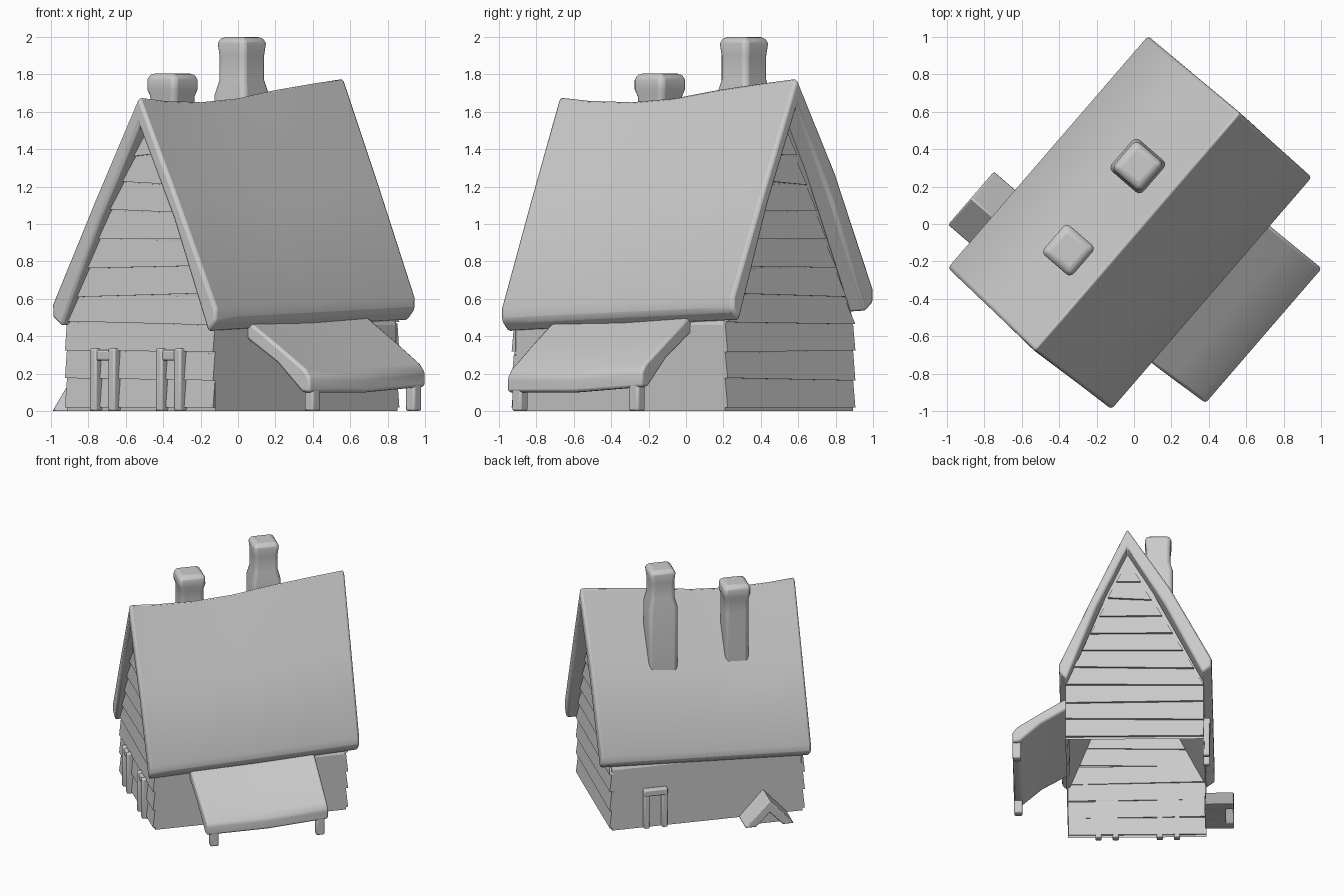
import bpy, bmesh, math, random

if "Cube" in bpy.data.objects:
    bpy.data.objects.remove(bpy.data.objects["Cube"])

random.seed(4)
ANGLE = math.radians(49.2)   # local x runs along the ridge, local -y is the porch side


def loft(name, rings, closed=True, caps=True, bevel=0.0, segs=2, angle=40):
    """Skin a list of equally long point rings into one object."""
    bm = bmesh.new()
    vs = [[bm.verts.new(p) for p in r] for r in rings]
    n = len(rings[0])
    for a, b in zip(vs, vs[1:]):
        for i in range(n if closed else n - 1):
            j = (i + 1) % n
            bm.faces.new((a[i], a[j], b[j], b[i]))
    if caps:
        bm.faces.new(vs[0][::-1])
        bm.faces.new(vs[-1])
    bmesh.ops.recalc_face_normals(bm, faces=bm.faces)
    me = bpy.data.meshes.new(name)
    bm.to_mesh(me)
    bm.free()
    ob = bpy.data.objects.new(name, me)
    bpy.context.collection.objects.link(ob)
    ob.rotation_euler.z = ANGLE
    if bevel:
        m = ob.modifiers.new("Bevel", 'BEVEL')
        m.width, m.segments, m.limit_method = bevel, segs, 'ANGLE'
    bpy.ops.object.select_all(action='DESELECT')
    ob.select_set(True)
    bpy.context.view_layer.objects.active = ob
    bpy.ops.object.shade_smooth_by_angle(angle=math.radians(angle))
    return ob


def box(name, x0, x1, y0, y1, z0, z1, bevel=0.01):
    ring = lambda z: [(x0, y0, z), (x1, y0, z), (x1, y1, z), (x0, y1, z)]
    return loft(name, [ring(z0), ring(z1)], bevel=bevel)


def lerp(a, b, t):
    return a + (b - a) * t


# Sagging ridge line
RIDGE = [(-0.86, 1.685), (-0.66, 1.668), (-0.35, 1.66), (-0.05, 1.68),
         (0.26, 1.725), (0.57, 1.76), (0.82, 1.785)]


def ridge_z(u):
    for (a, za), (b, zb) in zip(RIDGE, RIDGE[1:]):
        if u <= b:
            return lerp(za, zb, (u - a) / (b - a))
    return RIDGE[-1][1]


# Roof: thick bent slab swept along the ridge
rings = []
for u, r in RIDGE:
    t = (u + 0.86) / 1.68
    f, b = lerp(0.55, 0.61, t), lerp(0.57, 0.65, t)
    ue = lerp(-0.828, 0.81, t)
    um = (u + ue) / 2
    rings.append([
        (ue, -0.50, f - 0.13), (ue, -0.556, f - 0.07), (ue, -0.556, f),
        (um, -0.30, (f + r) / 2 + 0.005), (u, -0.04, r),
        (um, 0.285, (b + r) / 2 + lerp(0.0, 0.05, t)), (ue, 0.60, b),
        (ue, 0.60, b - 0.07), (ue, 0.53, b - 0.12),
        (um, 0.245, (b + r) / 2 - 0.09), (u, -0.04, r - 0.16),
        (um, -0.27, (f + r) / 2 - 0.09)])
loft("roof", rings, bevel=0.018)

# Walls: gabled shell, open underneath
W0, W1 = -0.775, 0.714
loft("walls", [[(u, -0.51, 0), (u, -0.505, 0.46), (u, -0.04, ridge_z(u) - 0.1),
                (u, 0.535, 0.5), (u, 0.54, 0)] for u in (W0, W1)],
     closed=False, angle=20)


# Uneven clapboards on both gables
def gable_span(z):
    t = max(0, (z - 0.48) / 1.06)
    return lerp(-0.508, -0.05, t), lerp(0.538, -0.03, t)


for side, wall in ((-1, W0), (1, W1)):
    for k in range(10):
        z0 = 0.02 + k * 0.15
        z1 = z0 + 0.145
        rows = []
        for z, out in ((z0, 0.018), (z1, 0.002)):
            a, b = gable_span(z)
            j = random.uniform(-0.012, 0.012) if k else 0
            xi, xo = wall - side * 0.01, wall + side * out
            rows.append([(xi, a, z + j), (xo, a, z + j), (xo, b, z - j), (xi, b, z - j)])
        loft("clapboard", rows)

# Two framed openings on the left gable
for y in (-0.215, 0.25):
    for s in (-1, 1):
        box("gable_door_jamb", W0 - 0.05, W0 + 0.01,
            y + s * 0.065 - 0.024, y + s * 0.065 + 0.024, 0, 0.335)
    box("gable_door_lintel", W0 - 0.042, W0 + 0.01, y - 0.06, y + 0.06, 0.27, 0.325)

# Framed door on the rear wall
for x in (0.31, 0.45):
    box("rear_door_jamb", x - 0.022, x + 0.022, 0.53, 0.58, 0, 0.31)
box("rear_door_lintel", 0.288, 0.472, 0.53, 0.585, 0.27, 0.325)


# Chimneys with flared bases, foot cut to the roof slope
def chimney(name, cx, cy, profile, foot):
    sq = lambda h: [(cx - h, cy - h), (cx + h, cy - h), (cx + h, cy + h), (cx - h, cy + h)]
    h0 = profile[0][1]
    rings = [[(x, y, foot - 1.75 * (y - cy)) for x, y in sq(h0)]]
    rings += [[(x, y, z) for x, y in sq(h)] for z, h in profile]
    loft(name, rings, bevel=0.028, segs=3, angle=50)


chimney("tall_chimney", 0.248, 0.187,
        [(1.69, 0.112), (1.77, 0.093), (1.90, 0.093), (1.965, 0.1), (2.0, 0.088)], 1.25)
chimney("short_chimney", -0.335, 0.174,
        [(1.58, 0.092), (1.68, 0.092), (1.72, 0.104), (1.77, 0.104), (1.805, 0.092)], 1.22)

# Porch roof: lean-to slab with turned-down front edge
loft("porch_roof", [[(xi, -0.49, 0.49 + d), (xm, -0.70, 0.35 + d), (xo, -0.88, 0.225 + d),
                     (xo, -0.915, 0.18 + d), (xo, -0.915, 0.10 + d), (xo, -0.86, 0.10 + d),
                     (xm, -0.70, 0.255 + d), (xi, -0.49, 0.39 + d)]
                    for xi, xm, xo, d in ((-0.505, -0.49, -0.475, 0), (0, 0, 0, 0),
                                          (0.465, 0.47, 0.475, 0.03))],
     bevel=0.015)

# Porch posts
for x in (-0.412, 0.415):
    box("porch_post", x - 0.033, x + 0.033, -0.913, -0.85, 0, 0.16, 0.012)

# Low cellar hood on the rear wall: chevron roof and recessed hatch
chevron = [(-0.655, 0.0), (-0.465, 0.21), (-0.275, 0.0), (-0.36, 0.0), (-0.465, 0.11), (-0.57, 0.0)]
loft("cellar_hood", [[(x, y, z) for x, z in chevron] for y in (0.53, 0.75)], bevel=0.008)
loft("cellar_hatch", [[(x, y, z) for x, z in chevron[3:]] for y in (0.53, 0.69)])
